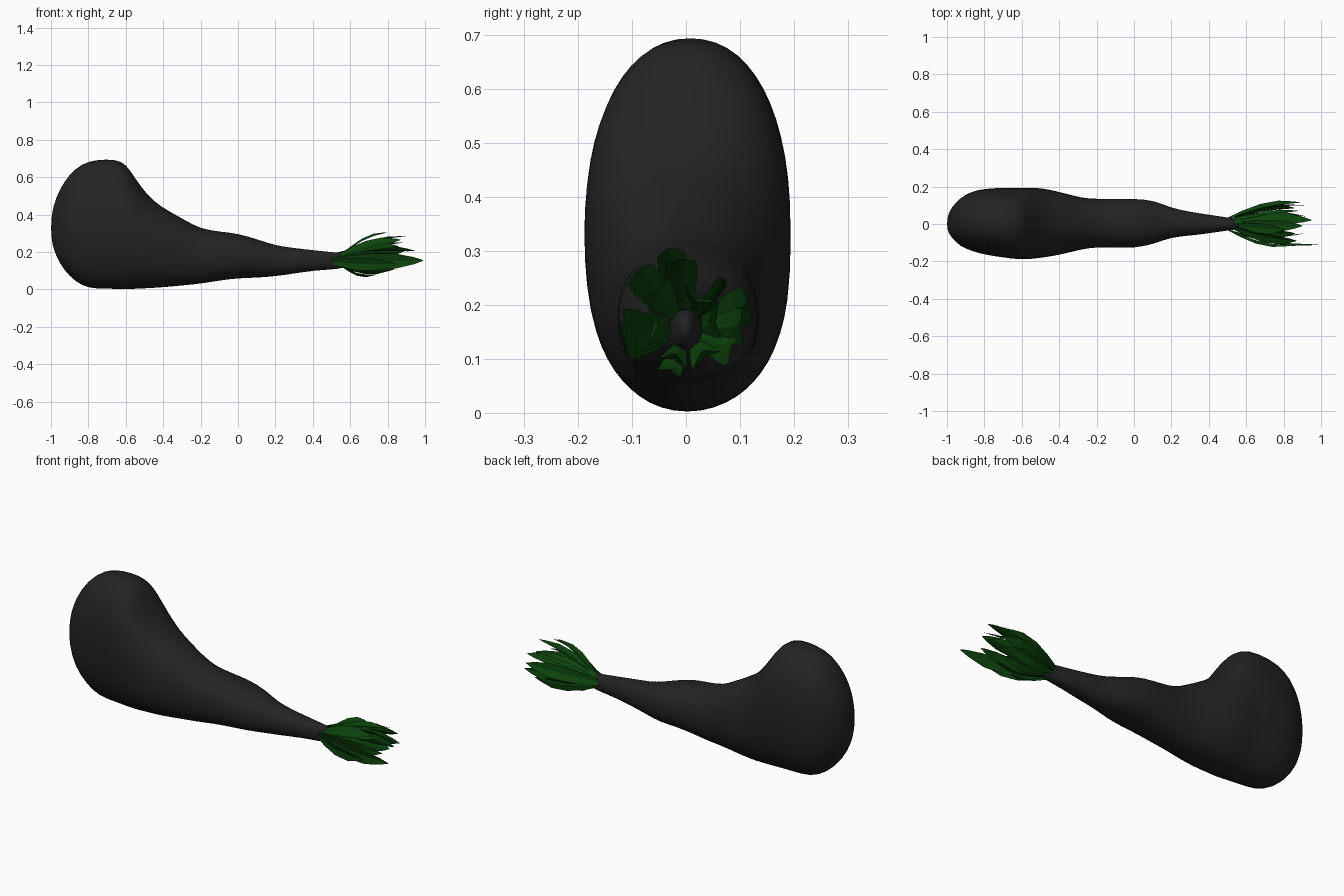
import bpy, bmesh, math
from mathutils import Vector

if "Cube" in bpy.data.objects:
    bpy.data.objects.remove(bpy.data.objects["Cube"])


def material(name, rgb):
    m = bpy.data.materials.new(name)
    m.diffuse_color = (*rgb, 1)
    m.use_nodes = True
    m.node_tree.nodes["Principled BSDF"].inputs["Base Color"].default_value = m.diffuse_color
    return m


def finish(bm, name, mat):
    me = bpy.data.meshes.new(name)
    bm.to_mesh(me)
    bm.free()
    me.materials.append(mat)
    ob = bpy.data.objects.new(name, me)
    bpy.context.collection.objects.link(ob)
    return ob


charcoal = material("charcoal", (0.017, 0.017, 0.017))
leaf_green = material("leaf green", (0.004, 0.058, 0.004))

# Root body: oval sections along x (x, bottom, top, front, back)
SECTIONS = [
    (-.995, .25, .41, -.04, .05), (-.975, .18, .49, -.075, .09),
    (-.93, .10, .58, -.12, .14), (-.87, .04, .65, -.145, .175),
    (-.80, .002, .69, -.165, .19), (-.70, .002, .70, -.18, .195),
    (-.62, 0, .69, -.19, .195), (-.58, 0, .645, -.19, .195),
    (-.52, .003, .55, -.185, .195), (-.45, .007, .47, -.175, .185),
    (-.37, .013, .42, -.16, .165), (-.28, .022, .37, -.135, .14),
    (-.20, .03, .325, -.125, .135), (-.10, .047, .31, -.125, .135),
    (0, .06, .30, -.13, .135), (.10, .062, .27, -.11, .13),
    (.20, .07, .235, -.07, .085), (.30, .085, .222, -.063, .065),
    (.40, .10, .21, -.05, .05), (.50, .107, .20, -.035, .035),
    (.56, .112, .195, -.028, .025), (.60, .135, .18, -.015, .012)]
SIDES = 28


def squash(v, p=0.9):
    return math.copysign(abs(v) ** p, v)


bm = bmesh.new()
rings = []
for x, z0, z1, y0, y1 in SECTIONS:
    ring = []
    for i in range(SIDES):
        a = 2 * math.pi * i / SIDES
        y = (y0 + y1) / 2 + (y1 - y0) / 2 * squash(math.cos(a))
        z = (z0 + z1) / 2 + (z1 - z0) / 2 * squash(math.sin(a))
        ring.append(bm.verts.new((x, y, z)))
    rings.append(ring)
for a, b in zip(rings, rings[1:]):
    for i in range(SIDES):
        j = (i + 1) % SIDES
        bm.faces.new((a[i], a[j], b[j], b[i]))
for ring, pole in ((rings[0], (-1, 0, .33)), (rings[-1], (.61, 0, .16))):
    p = bm.verts.new(pole)
    for i in range(SIDES):
        bm.faces.new((ring[i], ring[(i + 1) % SIDES], p))
bmesh.ops.recalc_face_normals(bm, faces=bm.faces)
for f in bm.faces:
    f.smooth = True
body = finish(bm, "root_body", charcoal)
sub = body.modifiers.new("smooth", 'SUBSURF')
sub.levels = sub.render_levels = 1

# Leaves: (start x, tip x, tip y, tip z, half width)
LEAVES = [
    (.50, .99, -.11, .155, .042), (.50, .84, -.115, .135, .035),
    (.53, .87, -.09, .265, .032), (.55, .80, -.03, .305, .028),
    (.55, .90, -.01, .285, .030), (.54, .88, .07, .25, .012),
    (.50, .95, .02, .205, .036), (.50, .89, .115, .205, .036),
    (.52, .91, .10, .165, .034), (.53, .86, .085, .125, .036),
    (.54, .84, .03, .115, .030), (.55, .74, -.03, .08, .022),
    (.54, .91, -.05, .165, .034), (.55, .86, -.05, .23, .030),
    (.54, .92, .04, .17, .030), (.54, .84, -.02, .11, .026)]
# Blade outline: (distance along, relative width, outward bulge)
OUTLINE = [(0, .35, 0), (.2, .75, .012), (.45, 1, .022),
           (.7, .95, .018), (.9, .45, .006), (1, .04, 0)]

bm = bmesh.new()
for x0, x1, ty, tz, w in LEAVES:
    out = Vector((0, ty, tz - .165)).normalized()
    start = Vector((x0, 0, .155)) + out * .028
    tip = Vector((x1, ty, tz))
    side = out.cross(Vector((1, 0, 0))).normalized()
    rows = []
    for t, rw, bulge in OUTLINE:
        mid = start.lerp(tip, t) + out * bulge
        rim = mid + out * w * rw * .25
        rows.append([bm.verts.new(v) for v in
                     (rim - side * w * rw, mid, rim + side * w * rw)])
    for a, b in zip(rows, rows[1:]):
        for i in (0, 1):
            bm.faces.new((a[i], a[i + 1], b[i + 1], b[i]))
finish(bm, "leaf_tuft", leaf_green)
